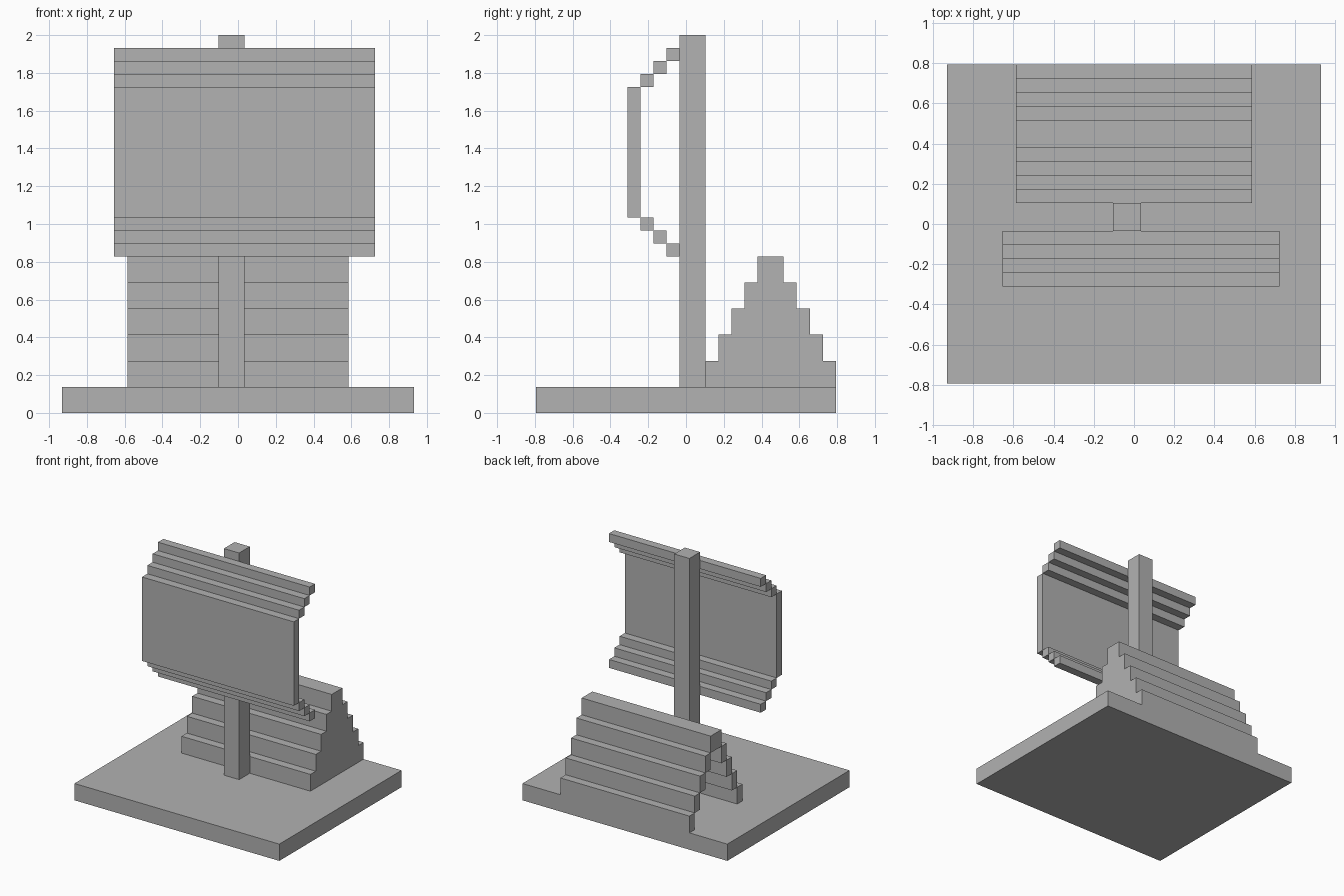
import bpy
import bmesh
from mathutils import Vector

cube = bpy.data.objects.get("Cube")
if cube:
    bpy.data.objects.remove(cube, do_unlink=True)

U = 2 / 29  # one block unit; the model is 29 blocks tall

grey = bpy.data.materials.new("plain_grey")
grey.use_nodes = True
colour = (0.445, 0.445, 0.445, 1)
grey.diffuse_color = colour
grey.node_tree.nodes["Principled BSDF"].inputs["Base Color"].default_value = colour


def block(name, x, y, z):
    """Box spanning the given (low, high) ranges in block units."""
    low, high = (Vector(p) * U for p in zip(x, y, z))
    bm = bmesh.new()
    bmesh.ops.create_cube(bm, size=1)
    for v in bm.verts:
        v.co = Vector(l + (c + 0.5) * (h - l) for l, h, c in zip(low, high, v.co))
    mesh = bpy.data.meshes.new(name)
    bm.to_mesh(mesh)
    bm.free()
    mesh.materials.append(grey)
    obj = bpy.data.objects.new(name, mesh)
    bpy.context.collection.objects.link(obj)


# Base slab and upright post
block("base", (-13.5, 13.5), (-11.5, 11.5), (0, 2))
block("post", (-1.5, 0.5), (-0.5, 1.5), (2, 29))

# Bowed panel: a flat sheet with bars stepping back to the post
panel_x = (-9.5, 10.5)
block("panel_sheet", panel_x, (-4.5, -3.5), (15, 25))
for i in range(3):
    y = (-3.5 + i, -2.5 + i)
    block(f"panel_upper_step_{i + 1}", panel_x, y, (25 + i, 26 + i))
    block(f"panel_lower_step_{i + 1}", panel_x, y, (14 - i, 15 - i))

# Hollow stepped ridge behind the post, open on its right end
ridge_x = (-8.5, 8.5)
wall_x = (7.5, 8.5)
for i in range(4):
    z = (2 + 2 * i, 4 + 2 * i)
    front, back = 1.5 + i, 11.5 - i
    block(f"ridge_front_step_{i + 1}", ridge_x, (front, front + 1), z)
    block(f"ridge_back_step_{i + 1}", ridge_x, (back - 1, back), z)
    block(f"ridge_end_wall_{i + 1}", wall_x, (front + 1, back - 1), z)
block("ridge_top", ridge_x, (5.5, 7.5), (10, 12))
